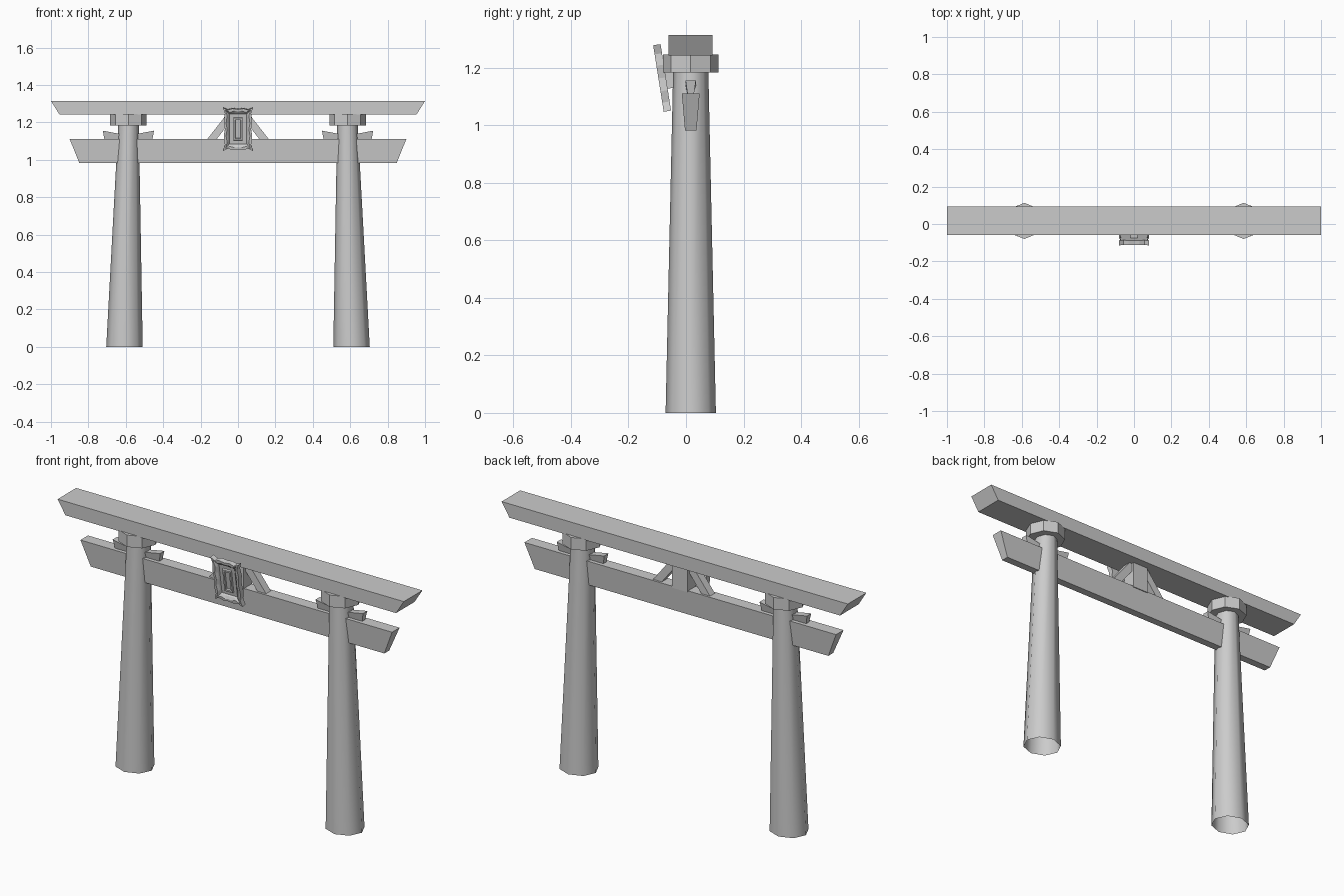
import bpy, bmesh, math

if "Cube" in bpy.data.objects:
    bpy.data.objects.remove(bpy.data.objects["Cube"])

CY = 0.0165  # depth centre of the gate frame


def make(name, verts, faces):
    me = bpy.data.meshes.new(name)
    me.from_pydata(verts, [], faces)
    bm = bmesh.new()
    bm.from_mesh(me)
    bmesh.ops.recalc_face_normals(bm, faces=bm.faces)
    bm.to_mesh(me)
    bm.free()
    ob = bpy.data.objects.new(name, me)
    bpy.context.collection.objects.link(ob)
    return ob


def loft(name, loops, cap_start=True, cap_end=True):
    """Skin a stack of equally sized closed loops."""
    n = len(loops[0])
    verts = [p for lp in loops for p in lp]
    faces = [(k * n + i, k * n + (i + 1) % n, (k + 1) * n + (i + 1) % n, (k + 1) * n + i)
             for k in range(len(loops) - 1) for i in range(n)]
    if cap_start:
        faces.append(tuple(range(n)))
    if cap_end:
        faces.append(tuple(range((len(loops) - 1) * n, len(loops) * n)))
    return make(name, verts, faces)


def octagon(cx, z, rx, ry):
    return [(cx + rx * math.cos(i * math.pi / 4), CY + ry * math.sin(i * math.pi / 4), z)
            for i in range(8)]


def slab(x0, x1, hy, z):
    return [(x0, CY - hy, z), (x1, CY - hy, z), (x1, CY + hy, z), (x0, CY + hy, z)]


# Horizontal beams with slanted ends
loft("top_beam", [slab(-0.955, 0.955, 0.0765, 1.243), slab(-1, 1, 0.0765, 1.315)])
loft("tie_beam", [slab(-0.848, 0.848, 0.02, 0.982), slab(-0.9, 0.9, 0.031, 1.111)])

for s, side in ((-1, "left"), (1, "right")):
    # Leaning tapered column, open at the foot
    col = loft(side + "_column", [octagon(s * 0.607, 0, 0.0975, 0.0875),
                                  octagon(s * 0.584, 1.245, 0.053, 0.06)], False, True)
    bpy.ops.object.select_all(action='DESELECT')
    col.select_set(True)
    bpy.context.view_layer.objects.active = col
    bpy.ops.object.shade_smooth_by_angle(angle=math.radians(50))
    # Octagonal collar under the top beam
    loft(side + "_collar", [octagon(s * 0.586, 1.184, 0.0975, 0.0965),
                            octagon(s * 0.586, 1.246, 0.0975, 0.0965)])
    # Wedges on both sides of the column, thicker at the outer ends
    for d, where in ((-1, "a"), (1, "b")):
        x = s * 0.586
        rings = [[(px, CY - 0.011, 1.108), (px, CY + 0.011, 1.108),
                  (px + d * e, CY + 0.018, zt), (px + d * e, CY - 0.018, zt)]
                 for px, e, zt in ((x, 0, 1.13), (x + d * 0.128, 0.009, 1.156))]
        loft(side + "_wedge_" + where, rings)
    # Diagonal brace beside the centre post
    prof = [(0.165, 1.11), (0.115, 1.11), (0.03, 1.218), (0.03, 1.244), (0.06, 1.244)]
    loft(side + "_brace", [[(s * px, CY + dy, z) for px, z in prof] for dy in (-0.02, 0.02)])

# Centre post between the beams
loft("centre_post", [slab(-0.045, 0.045, 0.035, 1.105), slab(-0.045, 0.045, 0.035, 1.25)])


# Plaque: nested outlines stepping from the wavy frame to the inner panel
def mirror_quarter(q, y):
    right = q + [(x, -z) for x, z in reversed(q[:-1])]
    left = [(-x, z) for x, z in reversed(right[1:-1])]
    return [(x, y, z) for x, z in right + left]


def wavy(k, y):
    q = [(0, .108), (.03, .112), (.055, .104), (.08, .117), (.07, .085), (.076, .045), (.07, 0)]
    return mirror_quarter([(max(0, x - k * (x > 0)), z - k * (z > 0)) for x, z in q], y)


def rect(a, b, y):
    q = [(0, b), (.4 * a, b), (.7 * a, b), (a, b), (a, .75 * b), (a, .4 * b), (a, 0)]
    return mirror_quarter(q, y)


plaque = loft("plaque", [
    wavy(0, 0.013), wavy(0, -0.013), wavy(0.012, -0.013),
    rect(0.05, 0.085, -0.004), rect(0.046, 0.081, 0.004), rect(0.025, 0.062, 0.004),
    rect(0.023, 0.06, -0.005), rect(0.015, 0.05, -0.005), rect(0.013, 0.048, 0.003)])
mount = loft("plaque_mount", [[(x, y, z) for x, y in
                               ((-.02, 0.01), (.02, 0.01), (.02, 0.075), (-.02, 0.075))]
                              for z in (-0.04, 0.025)])
for ob in (plaque, mount):
    ob.location = (0, -0.083, 1.165)
    ob.rotation_euler = (math.radians(9), 0, 0)
